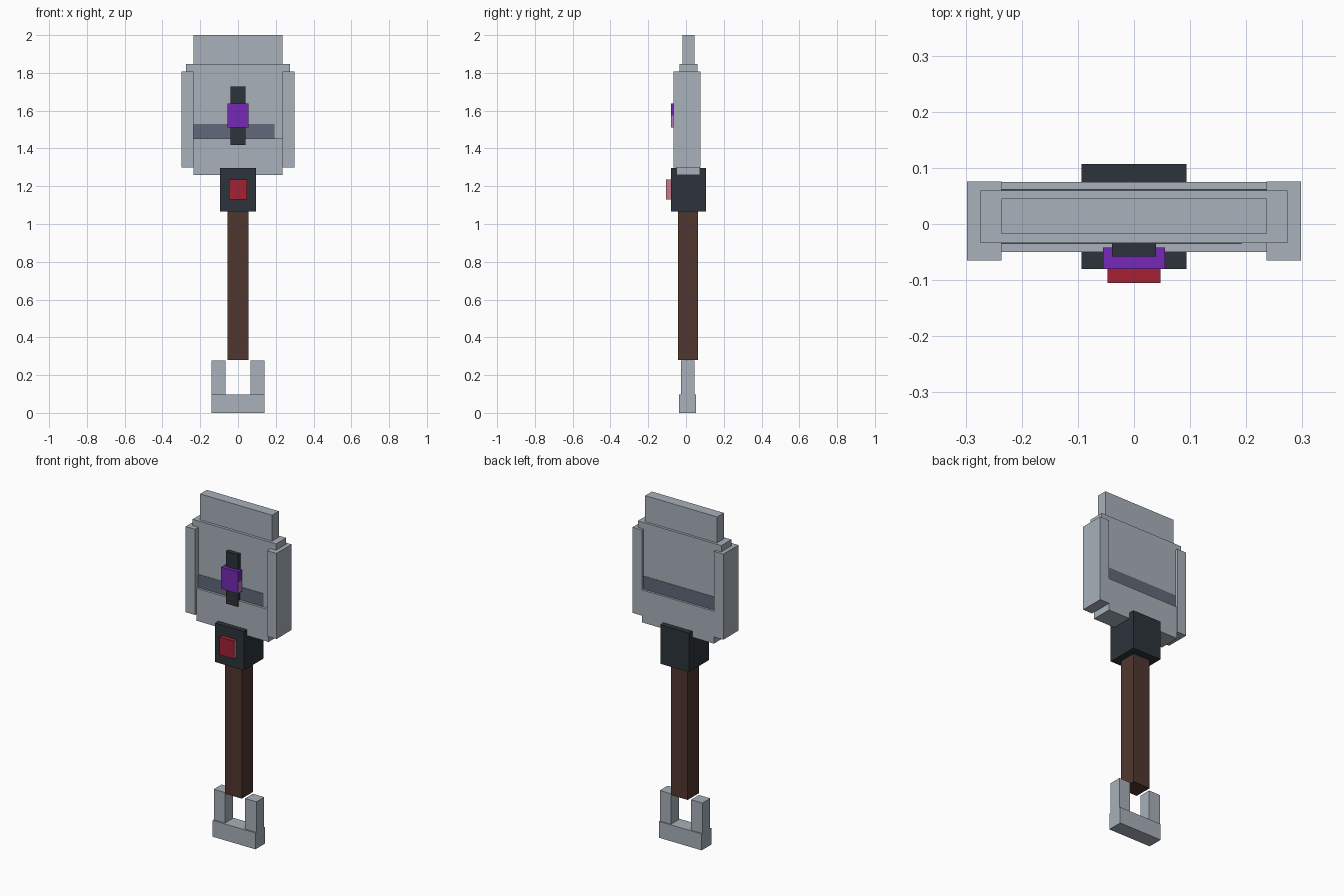
import bpy, bmesh

if "Cube" in bpy.data.objects:
    bpy.data.objects.remove(bpy.data.objects["Cube"])


def material(name, r, g, b):
    # sRGB bytes to linear diffuse colour
    lin = [((c / 255 + 0.055) / 1.055) ** 2.4 if c > 10 else c / 255 / 12.92 for c in (r, g, b)]
    m = bpy.data.materials.new(name)
    m.diffuse_color = (*lin, 1)
    m.use_nodes = True
    m.node_tree.nodes["Principled BSDF"].inputs["Base Color"].default_value = m.diffuse_color
    return m


STEEL = material("steel_grey", 168, 177, 186)
SLATE = material("slate_band", 97, 104, 120)
BLACK = material("black_iron", 44, 52, 58)
WOOD = material("dark_wood", 80, 54, 47)
RED = material("red_gem", 166, 33, 52)
PINK = material("pale_red_edge", 196, 125, 138)
PURPLE = material("purple_gem", 118, 40, 182)
MAUVE = material("pale_purple_edge", 185, 120, 195)


def box(name, x, y, z, mat):
    """Box from (min, max) ranges on each axis."""
    bm = bmesh.new()
    bmesh.ops.create_cube(bm, size=1)
    for v in bm.verts:
        v.co = [r[0] if c < 0 else r[1] for c, r in zip(v.co, (x, y, z))]
    me = bpy.data.meshes.new(name)
    bm.to_mesh(me)
    bm.free()
    me.materials.append(mat)
    ob = bpy.data.objects.new(name, me)
    bpy.context.collection.objects.link(ob)
    return ob


def pair(name, x, y, z, mat):
    """Box and its mirror image across x = 0."""
    box(name + "_right", x, y, z, mat)
    box(name + "_left", (-x[1], -x[0]), y, z, mat)


def pale_sides(ob, mat):
    """Second colour on the faces turned sideways."""
    ob.data.materials.append(mat)
    for f in ob.data.polygons:
        if abs(f.normal.x) > 0.9:
            f.material_index = 1


# Pommel fork
box("pommel_base", (-0.14, 0.14), (-0.037, 0.053), (0, 0.097), STEEL)
pair("pommel_prong", (0.066, 0.14), (-0.027, 0.046), (0.097, 0.278), STEEL)

# Handle and collar
box("handle", (-0.055, 0.055), (-0.043, 0.063), (0.28, 1.07), WOOD)
box("collar", (-0.094, 0.094), (-0.08, 0.107), (1.065, 1.296), BLACK)
pale_sides(box("collar_gem", (-0.047, 0.047), (-0.105, -0.078), (1.13, 1.235), RED), PINK)

# Broad stepped blade
box("blade_core", (-0.274, 0.274), (-0.034, 0.06), (1.4, 1.846), STEEL)
box("blade_tip", (-0.236, 0.236), (-0.018, 0.045), (1.8, 2.0), STEEL)
box("blade_foot", (-0.236, 0.236), (-0.05, 0.075), (1.26, 1.452), STEEL)
pair("blade_rail", (0.236, 0.298), (-0.065, 0.076), (1.3, 1.808), STEEL)

# Dark painted bands above the foot
box("front_band", (-0.236, 0.192), (-0.036, -0.033), (1.452, 1.53), SLATE)
box("back_band", (-0.236, 0.236), (0.059, 0.062), (1.452, 1.53), SLATE)

# Emblem: iron bar with a gem, lower half of the gem has pale sides
box("emblem_bar", (-0.039, 0.039), (-0.058, -0.034), (1.418, 1.728), BLACK)
box("emblem_gem_upper", (-0.055, 0.055), (-0.08, -0.042), (1.575, 1.638), PURPLE)
pale_sides(box("emblem_gem_lower", (-0.055, 0.055), (-0.08, -0.042), (1.51, 1.575), PURPLE), MAUVE)
